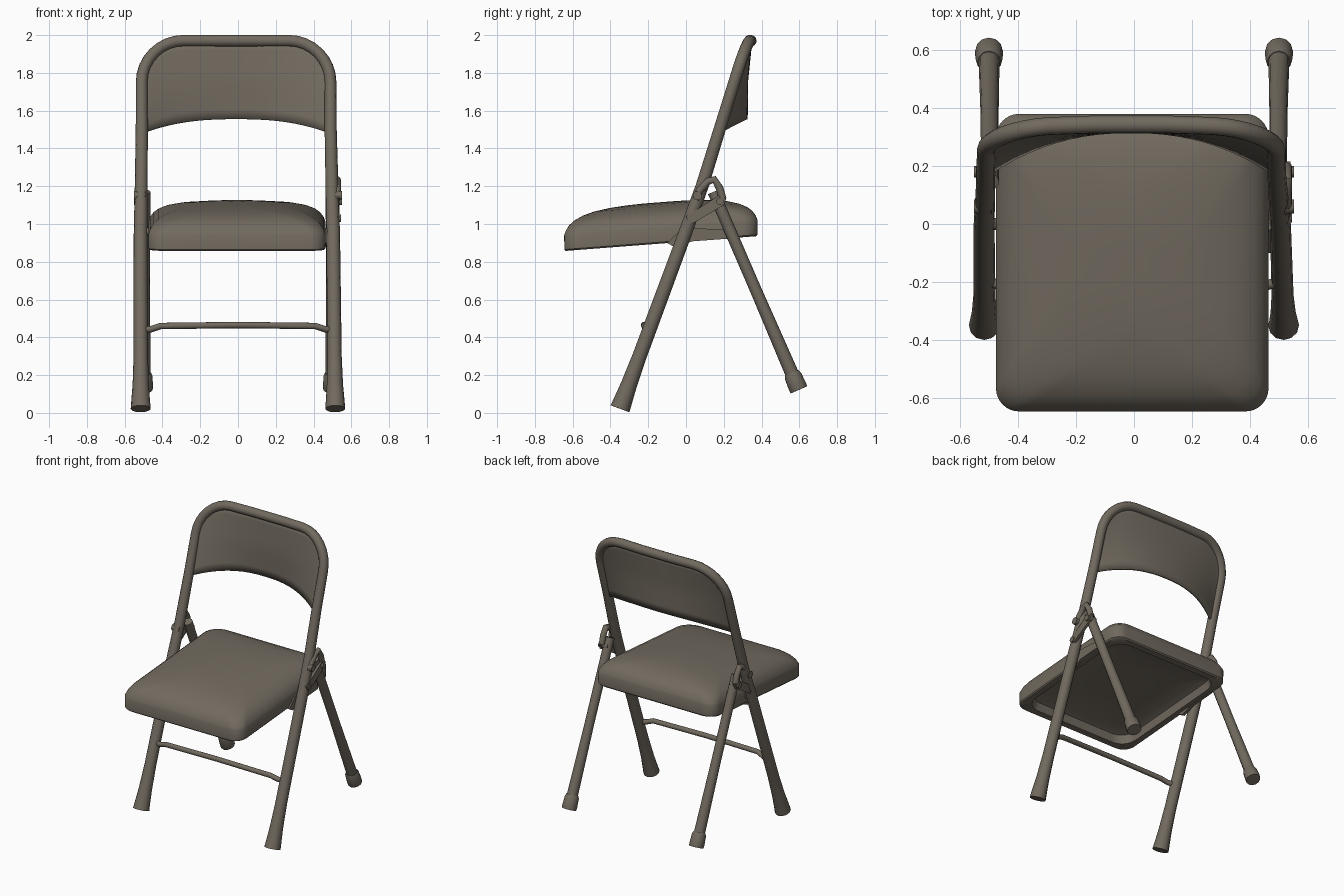
import bpy, bmesh, math
from mathutils import Vector

if "Cube" in bpy.data.objects:
    bpy.data.objects.remove(bpy.data.objects["Cube"], do_unlink=True)

paint = bpy.data.materials.new("taupe_enamel")
paint.use_nodes = True
taupe = (0.165, 0.143, 0.114, 1)
paint.diffuse_color = taupe
bsdf = next(n for n in paint.node_tree.nodes if n.type == 'BSDF_PRINCIPLED')
bsdf.inputs["Base Color"].default_value = taupe
bsdf.inputs["Roughness"].default_value = 0.6


def finish(name, mesh, angle=40):
    mesh.materials.clear()
    mesh.materials.append(paint)
    obj = bpy.data.objects.new(name, mesh)
    bpy.context.collection.objects.link(obj)
    bpy.ops.object.select_all(action='DESELECT')
    obj.select_set(True)
    bpy.context.view_layer.objects.active = obj
    bpy.ops.object.shade_smooth_by_angle(angle=math.radians(angle))
    return obj


def from_bmesh(name, bm, angle=40):
    bmesh.ops.recalc_face_normals(bm, faces=bm.faces[:])
    mesh = bpy.data.meshes.new(name)
    bm.to_mesh(mesh)
    bm.free()
    return finish(name, mesh, angle)


def tube(name, path, radii):
    """Round tube along a path, with one radius per point."""
    curve = bpy.data.curves.new(name, 'CURVE')
    curve.dimensions = '3D'
    curve.bevel_depth = 1
    curve.bevel_resolution = 4
    curve.use_fill_caps = True
    spline = curve.splines.new('POLY')
    spline.points.add(len(path) - 1)
    for point, co, r in zip(spline.points, path, radii):
        point.co = (*co, 1)
        point.radius = r
    temp = bpy.data.objects.new(name + "_path", curve)
    bpy.context.collection.objects.link(temp)
    graph = bpy.context.evaluated_depsgraph_get()
    mesh = bpy.data.meshes.new_from_object(temp.evaluated_get(graph))
    bpy.data.objects.remove(temp, do_unlink=True)
    return finish(name, mesh)


def plate(name, outline, x0, x1):
    """Flat plate: a side outline extruded along x."""
    bm = bmesh.new()
    face = bm.faces.new([bm.verts.new((x0, y, z)) for y, z in outline])
    out = bmesh.ops.extrude_face_region(bm, geom=[face])
    verts = [g for g in out["geom"] if isinstance(g, bmesh.types.BMVert)]
    bmesh.ops.translate(bm, verts=verts, vec=(x1 - x0, 0, 0))
    return from_bmesh(name, bm, 30)


def lerp(table, t):
    for (a, p), (b, q) in zip(table, table[1:]):
        if t <= b:
            break
    return p + (q - p) * (t - a) / (b - a)


def lean(z):
    return lerp([(0.02, -0.35), (0.95, -0.005), (1.2, 0.085), (1.75, 0.255), (1.97, 0.322)], z)


ARCH_X, ARCH_Z, BEND = 0.28, 1.75, 0.22


def on_frame(x, z):
    """Point in the leaning frame plane; the top rail bows back, the arch sits slightly off centre."""
    rise = max(0, z - ARCH_Z) / BEND
    bow = 0.022 * rise * (1 - (x / 0.5) ** 2)
    return Vector((x - 0.01 * min(1, z / 1.6), lean(z) + bow, z))


# Main frame: front legs and back arch in one bent tube
half = [(0.515, 0.022, 0.053), (0.515, 0.07, 0.049), (0.514, 0.15, 0.043),
        (0.513, 0.3, 0.038), (0.51, 0.95, 0.036), (0.505, 1.2, 0.034),
        (0.5, 1.5, 0.032)]
for i in range(9):
    a = math.pi / 2 * i / 8
    half.append((ARCH_X + BEND * math.cos(a), ARCH_Z + BEND * math.sin(a), 0.031))
half.append((0.12, 1.97, 0.031))
loop = half + [(-x, z, r) for x, z, r in reversed(half)]
tube("main_frame", [on_frame(x, z) for x, z, r in loop], [r for x, z, r in loop])

# Curved back panel
bm = bmesh.new()
rows = []
COLS, STEPS = 28, 8
for c in range(COLS + 1):
    u = math.sin(math.pi * (c / COLS - 0.5))
    x = u * 0.495
    over = max(0, abs(x) - ARCH_X) / BEND
    top = ARCH_Z + BEND * math.sqrt(max(0, 1 - over * over))
    low = 1.555 - 0.075 * abs(u) ** 2.5
    column = []
    for k in range(STEPS + 1):
        z = low + (top - low) * k / STEPS
        bulge = 0.125 * (1 - abs(u) ** 2.2) * (1 - k / STEPS)
        column.append(bm.verts.new(on_frame(x, z) + Vector((0, bulge, 0))))
    rows.append(column)
for a, b in zip(rows, rows[1:]):
    for k in range(STEPS):
        bm.faces.new((a[k], b[k], b[k + 1], a[k + 1]))
panel = from_bmesh("back_panel", bm, 50)
solid = panel.modifiers.new("thickness", 'SOLIDIFY')
solid.thickness = 0.014
solid.offset = 0

# Seat: stacked rounded outlines of (inset, height), hollow underneath
profile = [(0.32, 0.08), (0.1, 0.072), (0.06, 0.055), (0.05, 0), (0.008, 0),
           (0.001, 0.008), (0, 0.085), (0.004, 0.094), (0.01, 0.11),
           (0.028, 0.136), (0.055, 0.158), (0.1, 0.18), (0.16, 0.197),
           (0.24, 0.209), (0.33, 0.216), (0.42, 0.219)]


def seat_ring(bm, inset, height):
    hw, hd = 0.469 - inset, 0.512 - inset
    r = min(0.08 + inset * 0.5, hw)
    verts = []
    for q, (sx, sy) in enumerate([(1, 1), (-1, 1), (-1, -1), (1, -1)]):
        for i in range(9):
            a = math.pi / 2 * (q + i / 8)
            x = sx * (hw - r) + r * math.cos(a) - 0.006
            y = sy * (hd - r) + r * math.sin(a) - 0.133
            verts.append(bm.verts.new((x, y, 0.857 + 0.077 * (y + 0.645) + height)))
    return verts


bm = bmesh.new()
rings = [seat_ring(bm, i, h) for i, h in profile]
for a, b in zip(rings, rings[1:]):
    for i in range(len(a)):
        j = (i + 1) % len(a)
        bm.faces.new((a[i], a[j], b[j], b[i]))
bm.faces.new(rings[0])
bm.faces.new(rings[-1])
from_bmesh("seat", bm, 38)

# Front crossbar with dropped ends
bar = [(-0.51, -0.195, 0.44), (-0.46, -0.21, 0.443), (-0.41, -0.22, 0.46), (0, -0.222, 0.465)]
bar += [(-x, y, z) for x, y, z in bar[-2::-1]]
tube("front_crossbar", bar, [0.017] * len(bar))

for side, s in (("left", 1), ("right", -1)):
    # Rear leg and its foot cap
    head, foot = Vector((s * 0.495, 0.145, 1.17)), Vector((s * 0.499, 0.598, 0.122))
    tube(side + "_rear_leg", [head, head.lerp(foot, 0.5), foot], [0.031, 0.031, 0.037])
    tube(side + "_rear_foot", [head.lerp(foot, t) for t in (0.915, 0.93, 0.985, 1)],
         [0.039, 0.046, 0.049, 0.047])

    # Folding link between frame and rear leg
    plate(side + "_folding_link",
          [(0.0, 1.04), (0.01, 1.01), (0.04, 1.005), (0.2, 1.1), (0.215, 1.14), (0.18, 1.155)],
          s * 0.52, s * 0.538)

    # Arched hinge bracket over the top of the rear leg
    hook = [(0.05, 1.13), (0.075, 1.18), (0.115, 1.225), (0.15, 1.235), (0.178, 1.19), (0.195, 1.13)]
    tube(side + "_hinge_bracket", [(s * 0.524, y, z) for y, z in hook], [0.02] * len(hook))

    # Seat hanger plate beside the rim
    plate(side + "_seat_hanger",
          [(-0.1, 0.9), (-0.06, 0.877), (-0.02, 0.886), (0.03, 0.908), (0.22, 0.922),
           (0.23, 0.97), (-0.02, 0.98)],
          s * 0.452, s * 0.472)

    # Pivot pins
    for label, y, z, x0, x1, r in (("seat", 0.0, 0.96, 0.45, 0.5, 0.02),
                                   ("link", 0.025, 1.03, 0.5, 0.544, 0.02),
                                   ("leg", 0.18, 1.12, 0.48, 0.55, 0.02),
                                   ("bracket", 0.06, 1.15, 0.49, 0.55, 0.024),
                                   ("rear_seat", 0.235, 0.96, 0.45, 0.5, 0.018)):
        tube(f"{side}_{label}_pin", [(s * x0, y, z), (s * x1, y, z)], [r, r])
